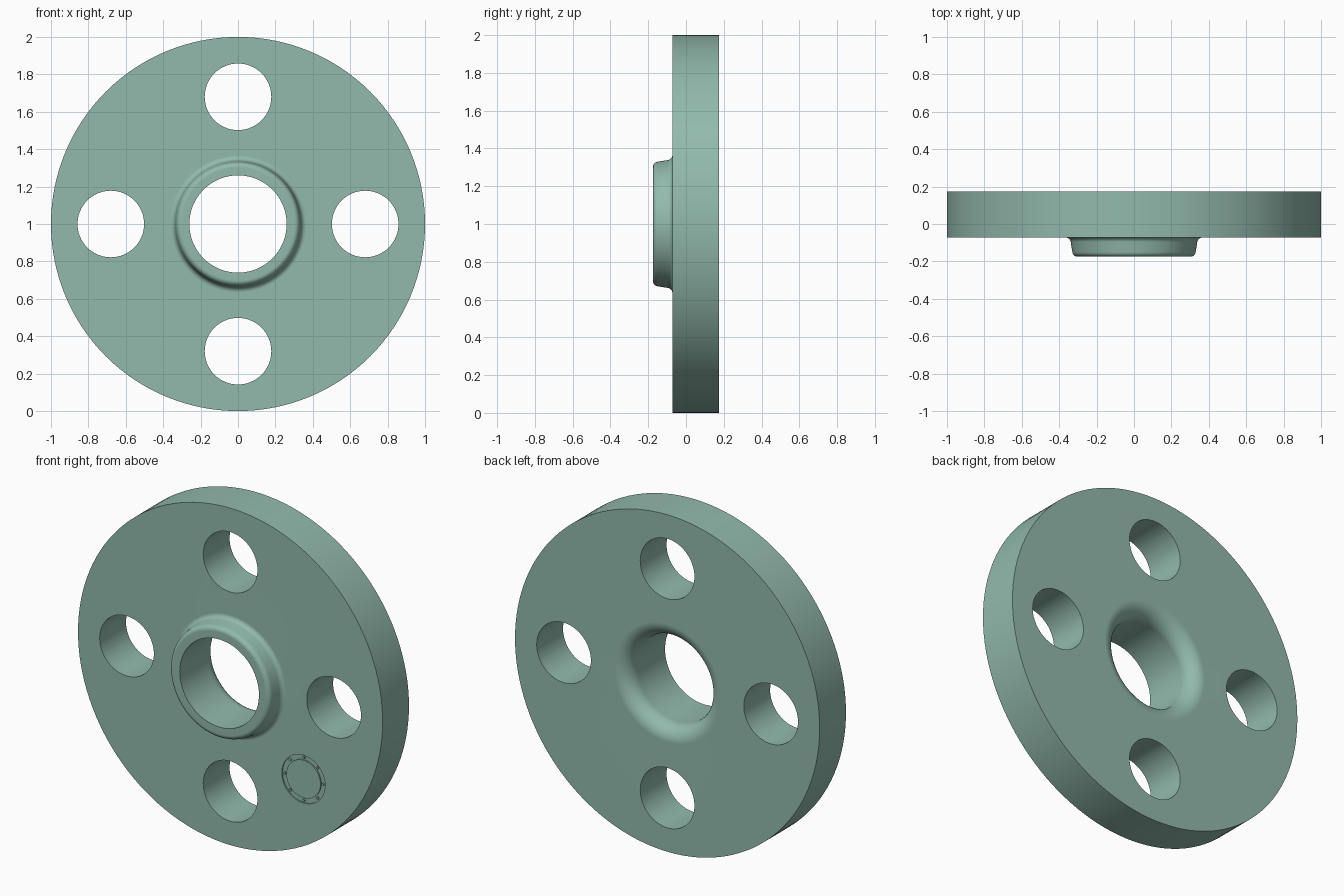
import bpy, bmesh
from math import sin, cos, pi, radians
from mathutils import Vector, Matrix

if "Cube" in bpy.data.objects:
    bpy.data.objects.remove(bpy.data.objects["Cube"])

FRONT, BACK, HUB = -0.072, 0.175, -0.175
CENTRE = Vector((0, 0, 1))


def arc(cr, cy, rad, a0, a1, n):
    """Points of an arc in the (radius, y) plane, angles in degrees."""
    return [(cr + rad * cos(radians(a0 + (a1 - a0) * i / n)),
             cy + rad * sin(radians(a0 + (a1 - a0) * i / n))) for i in range(n + 1)]


def make_object(name, bm):
    mesh = bpy.data.meshes.new(name)
    bm.to_mesh(mesh)
    bm.free()
    obj = bpy.data.objects.new(name, mesh)
    bpy.context.collection.objects.link(obj)
    return obj


def lathe(name, profile, centre, steps):
    """Revolve a closed (radius, y) profile around a y-parallel axis."""
    bm = bmesh.new()
    verts = [bm.verts.new((centre.x + r, y, centre.z)) for r, y in profile]
    edges = [bm.edges.new((verts[i - 1], verts[i])) for i in range(len(verts))]
    bmesh.ops.spin(bm, geom=verts + edges, cent=centre, axis=(0, 1, 0),
                   angle=2 * pi, steps=steps, use_merge=True)
    bmesh.ops.remove_doubles(bm, verts=bm.verts, dist=1e-5)
    bmesh.ops.recalc_face_normals(bm, faces=bm.faces)
    return make_object(name, bm)


def ring_of_cylinders(name, centre, pitch, radius, count, y, depth, segments):
    """Evenly spaced cylinders along y, used as a boolean cutter."""
    bm = bmesh.new()
    for i in range(count):
        a = 2 * pi * i / count
        pos = Vector((centre.x + pitch * cos(a), y, centre.z + pitch * sin(a)))
        bmesh.ops.create_cone(bm, cap_ends=True, segments=segments, radius1=radius,
                              radius2=radius, depth=depth,
                              matrix=Matrix.Translation(pos) @ Matrix.Rotation(pi / 2, 4, 'X'))
    return make_object(name, bm)


def cut(obj, cutter):
    """Subtract the cutter from the object and remove it."""
    cutter.hide_render = True
    mod = obj.modifiers.new("cut", 'BOOLEAN')
    mod.object = cutter
    mod.operation = 'DIFFERENCE'
    mod.solver = 'EXACT'
    bpy.context.view_layer.objects.active = obj
    bpy.ops.object.modifier_apply(modifier=mod.name)
    bpy.data.objects.remove(cutter)


# Flange: disc, filleted hub in front, rounded bore mouth at the back
profile = [(1, BACK), (1, FRONT)]
profile += arc(0.366, FRONT - 0.028, 0.028, 90, 174, 6)   # hub root fillet
profile += arc(0.302, HUB + 0.028, 0.028, -6, -90, 6)     # hub rim rounding
profile += [(0.26, HUB)]
profile += arc(0.35, BACK - 0.09, 0.09, 180, 90, 10)      # bore mouth rounding
flange = lathe("flange", profile, CENTRE, 128)

# Four bolt holes
cut(flange, ring_of_cylinders("bolt_hole_cutter", CENTRE, 0.68, 0.178, 4, 0.05, 0.6, 64))

# Plain marking: shallow sunk ring that leaves eight small studs standing
spot = Vector((0.48, 0, 0.52))
groove = lathe("groove_cutter", [(0.142, FRONT - 0.02), (0.142, FRONT + 0.008),
                                 (0.112, FRONT + 0.008), (0.112, FRONT - 0.02)], spot, 64)
cut(groove, ring_of_cylinders("stud_cutter", spot, 0.127, 0.008, 8, FRONT, 0.1, 12))
cut(flange, groove)

# Smooth shading with flat faces kept flat
bpy.ops.object.select_all(action='DESELECT')
flange.select_set(True)
bpy.context.view_layer.objects.active = flange
bpy.ops.object.shade_smooth_by_angle(angle=radians(30))
weighted = flange.modifiers.new("weighted_normals", 'WEIGHTED_NORMAL')
weighted.keep_sharp = True

# Grey-green paint
paint = bpy.data.materials.new("grey_green")
paint.diffuse_color = (0.29, 0.49, 0.415, 1)
paint.use_nodes = True
paint.node_tree.nodes["Principled BSDF"].inputs["Base Color"].default_value = paint.diffuse_color
flange.data.materials.clear()
flange.data.materials.append(paint)
